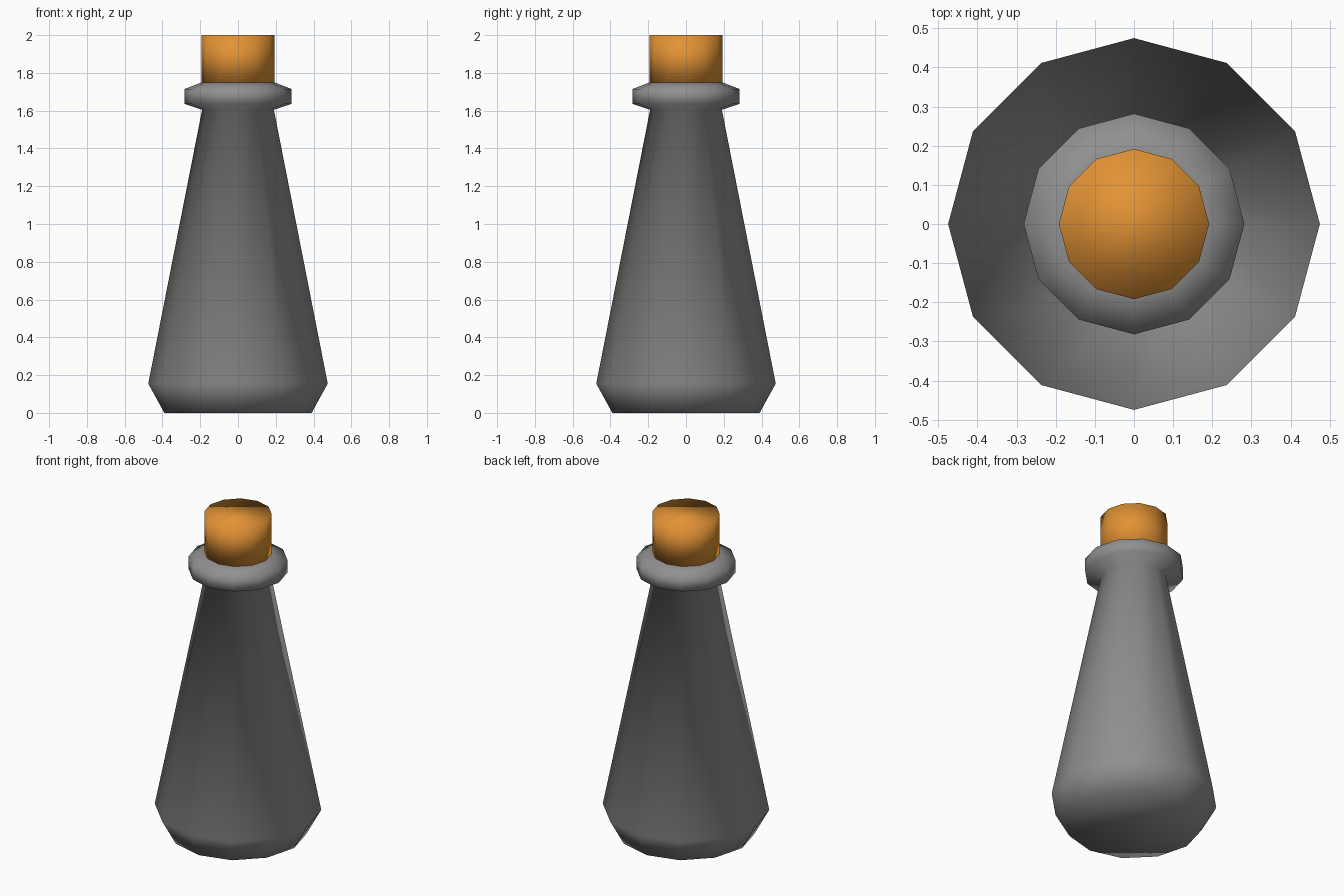
import bpy, bmesh
from math import cos, sin, pi

if "Cube" in bpy.data.objects:
    bpy.data.objects.remove(bpy.data.objects["Cube"])

SIDES = 12

def material(name, rgb):
    m = bpy.data.materials.new(name)
    m.diffuse_color = (*rgb, 1.0)
    m.use_nodes = True
    m.node_tree.nodes["Principled BSDF"].inputs["Base Color"].default_value = m.diffuse_color
    return m

def lathe(name, profile, mat):
    """Closed, smooth 12-sided solid from (radius, height) pairs."""
    bm = bmesh.new()
    rings = [[bm.verts.new((r * cos(2 * pi * i / SIDES), r * sin(2 * pi * i / SIDES), z))
              for i in range(SIDES)] for r, z in profile]
    for low, high in zip(rings, rings[1:]):
        for i in range(SIDES):
            j = (i + 1) % SIDES
            bm.faces.new((low[i], low[j], high[j], high[i]))
    bm.faces.new(rings[0][::-1])
    bm.faces.new(rings[-1])
    for f in bm.faces:
        f.smooth = True
    mesh = bpy.data.meshes.new(name)
    bm.to_mesh(mesh)
    bm.free()
    mesh.materials.append(mat)
    obj = bpy.data.objects.new(name, mesh)
    bpy.context.collection.objects.link(obj)
    return obj

grey = material("grey_glass", (0.28, 0.28, 0.28))
orange = material("orange_cork", (0.76, 0.29, 0.035))

# Tapered bottle with a chamfered foot and a lip around the neck
lathe("bottle", [(0.39, 0), (0.475, 0.155), (0.19, 1.605), (0.282, 1.635),
                 (0.282, 1.715), (0.192, 1.75)], grey)
# Cork
lathe("cork", [(0.192, 1.75), (0.192, 2.0)], orange)
